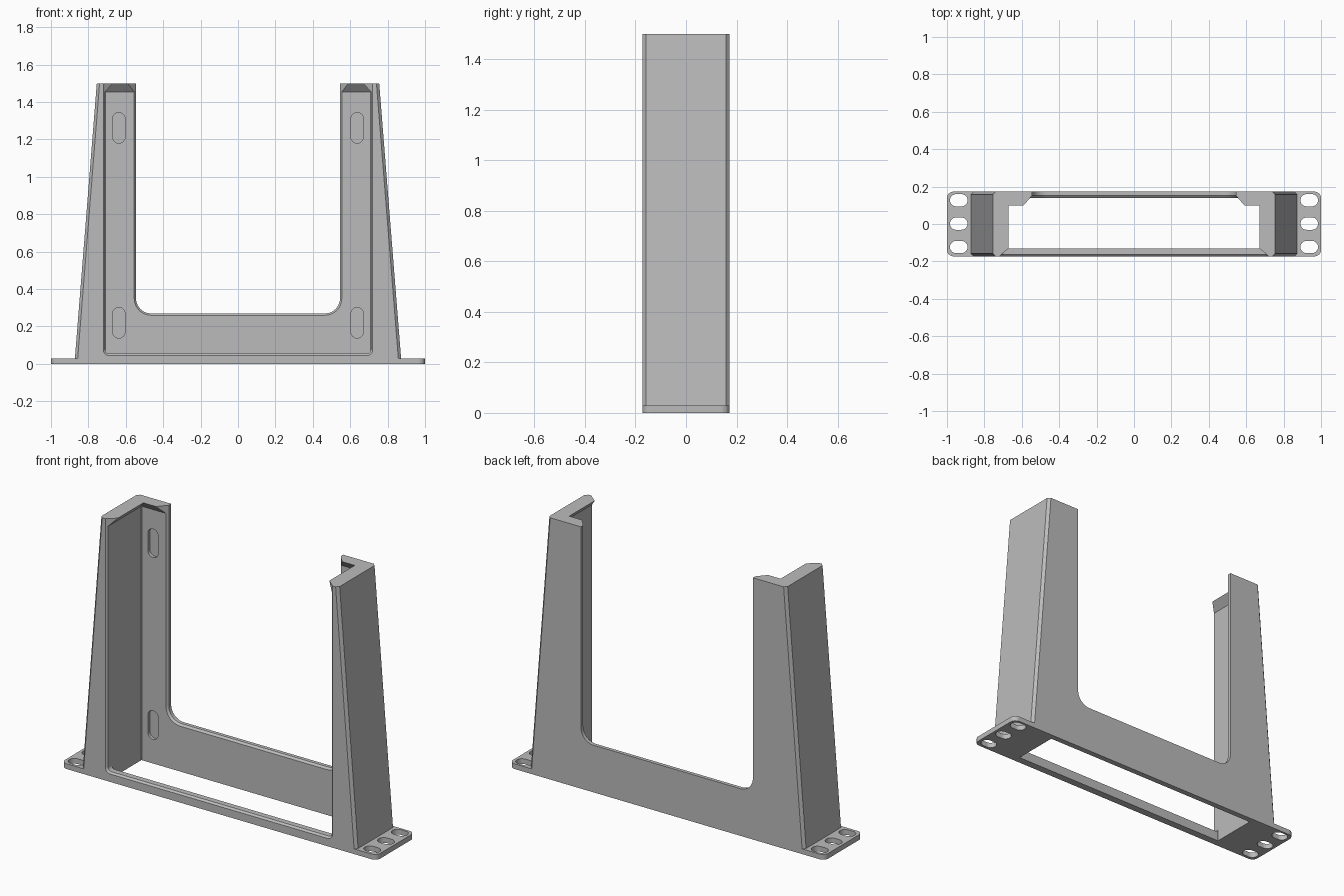
import bpy, bmesh, math
from mathutils import Vector

cube = bpy.data.objects.get("Cube")
if cube:
    bpy.data.objects.remove(cube, do_unlink=True)

grey = bpy.data.materials.new("light_grey")
grey.use_nodes = True
colour = (0.5, 0.5, 0.5, 1)
grey.diffuse_color = colour
grey.node_tree.nodes["Principled BSDF"].inputs["Base Color"].default_value = colour

DEPTH = 0.173      # half depth of the bracket
HEIGHT = 1.5
PLATE = 0.03       # base plate thickness
INNER = 0.71       # half width of the cavity
BACK = 0.14        # inner face of the back wall


def finish(name, bm):
    bmesh.ops.recalc_face_normals(bm, faces=bm.faces)
    mesh = bpy.data.meshes.new(name)
    bm.to_mesh(mesh)
    bm.free()
    mesh.materials.append(grey)
    obj = bpy.data.objects.new(name, mesh)
    bpy.context.collection.objects.link(obj)
    return obj


def loft(name, rings):
    """Skin a stack of matching rings and cap both ends."""
    bm = bmesh.new()
    loops = [[bm.verts.new(p) for p in ring] for ring in rings]
    n = len(loops[0])
    for a, b in zip(loops, loops[1:]):
        for i in range(n):
            j = (i + 1) % n
            bm.faces.new((a[i], a[j], b[j], b[i]))
    bm.faces.new(loops[0])
    bm.faces.new(loops[-1])
    return finish(name, bm)


def rounded(u0, u1, v0, v1, r, steps=6):
    """Outline of a rounded rectangle."""
    corners = [(u1 - r, v1 - r), (u0 + r, v1 - r), (u0 + r, v0 + r), (u1 - r, v0 + r)]
    pts = []
    for k, (u, v) in enumerate(corners):
        for s in range(steps + 1):
            a = (k + s / steps) * math.pi / 2
            pts.append((u + r * math.cos(a), v + r * math.sin(a)))
    return pts


def along_y(outline, y):
    return [(u, y, v) for u, v in outline]


def along_z(outline, z):
    return [(u, v, z) for u, v in outline]


def cut(targets, cutter):
    cutter.hide_render = True
    for obj in targets:
        mod = obj.modifiers.new("cut", "BOOLEAN")
        mod.operation = "DIFFERENCE"
        mod.solver = "EXACT"
        mod.object = cutter
        bpy.context.view_layer.objects.active = obj
        bpy.ops.object.modifier_apply(modifier=mod.name)
    bpy.data.objects.remove(cutter, do_unlink=True)


# Base plate with rounded corners
outline = rounded(-1, 1, -DEPTH, DEPTH, 0.035)
base = loft("base_plate", [along_z(outline, 0), along_z(outline, PLATE)])


# Tapered upright body with bevelled vertical corners
def section(w, z, c=0.015):
    d = DEPTH
    quarter = [(w, d - c), (w - c, d)]
    top = quarter + [(-x, y) for x, y in reversed(quarter)]
    return along_z(top + [(-x, -y) for x, y in top], z)


body = loft("frame_body", [section(0.872, PLATE), section(0.755, HEIGHT)])

# Front opening with a softened rim
rim = [(-0.3, 0.01), (-DEPTH, 0.01), (-DEPTH + 0.01, 0), (0, 0)]
opening = loft("opening_cutter", [
    along_y(rounded(-INNER - g, INNER + g, 0.055 - g, 1.8, 0.02 + g), y) for y, g in rim])
cut([body], opening)

# Cavity that runs through the floor and the top
outline = rounded(-INNER, INNER, -0.13, BACK, 0.002, 1)
cut([body, base], loft("cavity_cutter", [along_z(outline, -0.2), along_z(outline, 1.8)]))

# U-shaped notch in the back wall, eased on its inner edge
ease = [(0, 0.01), (BACK, 0.01), (BACK + 0.012, 0), (0.3, 0)]
notch = loft("notch_cutter", [
    along_y(rounded(-0.545 - g, 0.545 + g, 0.27 - g, 1.9, 0.08 + g, 10), y) for y, g in ease])
cut([body], notch)

for side in (-1, 1):
    # Blind slots in the back wall
    for z in (0.22, 1.262):
        x = side * 0.637
        outline = rounded(x - 0.033, x + 0.033, z - 0.082, z + 0.082, 0.0329)
        cut([body], loft("slot_cutter", [along_y(outline, 0.05), along_y(outline, BACK + 0.018)]))
    # Screw slots through the base plate ends
    for y in (-0.123, 0.002, 0.127):
        x = side * 0.937
        outline = rounded(x - 0.047, x + 0.047, y - 0.033, y + 0.033, 0.0329)
        cut([base], loft("screw_cutter", [along_z(outline, -0.1), along_z(outline, 0.1)]))

# Sloped retaining lips around the top of each upright
LOW, EDGE = 1.455, 0.545
front = -DEPTH + 0.01
for side, name in ((1, "left_top_lip"), (-1, "right_top_lip")):
    bm = bmesh.new()
    wedges = [
        ([(INNER, front), (INNER, BACK)], [(0.67, -0.13), (0.67, 0.1)]),
        ([(INNER, BACK), (EDGE + 0.01, BACK)], [(0.67, 0.1), (0.59, 0.1)]),
    ]
    for wall, tip in wedges:
        pts = [(x, y, z) for x, y in wall for z in (LOW, HEIGHT)]
        pts += [(x, y, HEIGHT) for x, y in tip]
        verts = [bm.verts.new(Vector((side * x, y, z))) for x, y, z in pts]
        bmesh.ops.convex_hull(bm, input=verts)
    finish(name, bm)
